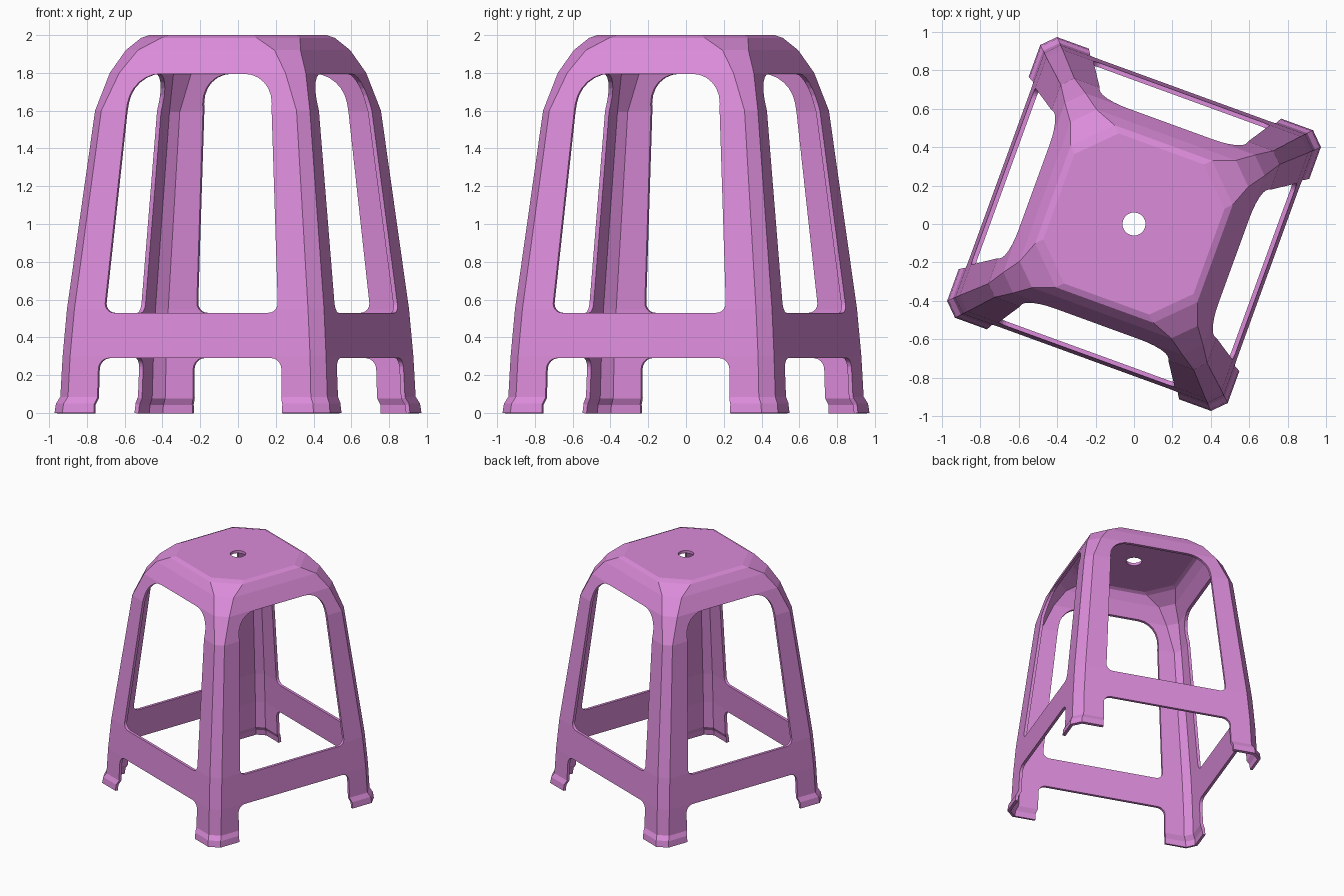
import bpy, bmesh
from math import radians, pi, cos, sin, tan
from mathutils import Vector, Matrix

if "Cube" in bpy.data.objects:
    bpy.data.objects.remove(bpy.data.objects["Cube"])

TURN = Matrix.Rotation(radians(-20), 4, 'Z')   # the stool stands turned on the grid
WALL = 0.023


def make_object(name, bm):
    bmesh.ops.recalc_face_normals(bm, faces=bm.faces)
    bm.transform(TURN)
    mesh = bpy.data.meshes.new(name)
    bm.to_mesh(mesh)
    bm.free()
    ob = bpy.data.objects.new(name, mesh)
    bpy.context.collection.objects.link(ob)
    return ob


def rounded(corners, steps=6):
    """Polygon outline with each corner (x, z, radius) replaced by an arc."""
    out = []
    n = len(corners)
    for i, (x, z, r) in enumerate(corners):
        p = Vector((x, z))
        if r == 0:
            out.append(p)
            continue
        a = (Vector(corners[i - 1][:2]) - p).normalized()
        b = (Vector(corners[(i + 1) % n][:2]) - p).normalized()
        half = a.angle(b) / 2
        centre = p + (a + b).normalized() * (r / sin(half))
        start = p + a * (r / tan(half)) - centre
        end = p + b * (r / tan(half)) - centre
        sweep = start.angle_signed(end)
        for k in range(steps + 1):
            t = -sweep * k / steps
            out.append(centre + Vector((start.x * cos(t) - start.y * sin(t),
                                        start.x * sin(t) + start.y * cos(t))))
    return out


def prism_cutter(name, outline, angle):
    """Extrude an x-z outline right through the stool, turned about z."""
    bm = bmesh.new()
    face = bm.faces.new([bm.verts.new((p.x, -1.5, p.y)) for p in outline])
    new = bmesh.ops.extrude_face_region(bm, geom=[face])['geom']
    bmesh.ops.translate(bm, vec=(0, 3, 0),
                        verts=[g for g in new if isinstance(g, bmesh.types.BMVert)])
    bm.transform(Matrix.Rotation(angle, 4, 'Z'))
    ob = make_object(name, bm)
    ob.hide_render = True
    return ob


# Stool body: octagonal rings (height, half width, half length of flat side)
rings = [(0, .776, .708), (.05, .77, .702), (.085, .752, .684), (.3, .742, .676),
         (.55, .724, .658), (1.6, .605, .55), (1.8, .552, .468),
         (1.92, .492, .385), (1.985, .448, .27), (2.0, .415, .236)]
bm = bmesh.new()
loops = []
for z, h, a in rings:
    pts = [(a, -h), (h, -a), (h, a), (a, h), (-a, h), (-h, a), (-h, -a), (-a, -h)]
    loops.append([bm.verts.new((x, y, z)) for x, y in pts])
for lo, hi in zip(loops, loops[1:]):
    for i in range(8):
        j = (i + 1) % 8
        bm.faces.new((lo[i], lo[j], hi[j], hi[i]))
bm.faces.new(loops[-1])
# open shell: orient outward explicitly
stool = make_object("stool_body", bm)
if stool.data.polygons[-1].normal.z < 0:
    stool.data.flip_normals()

solid = stool.modifiers.new("wall", 'SOLIDIFY')
solid.thickness = WALL
solid.offset = -1
solid.use_even_offset = True

# Openings: arched window between the legs, and the gap below the rail
window = rounded([(-.49, .53, .05), (.49, .53, .05), (.395, 1.795, .17), (-.395, 1.795, .17)])
gap = rounded([(-.53, -.2, 0), (.53, -.2, 0), (.53, .045, 0), (.518, .08, 0),
               (.515, .29, .06), (-.515, .29, .06), (-.518, .08, 0), (-.53, .045, 0)])
cutters = [prism_cutter(f"{name}_cutter_{k}", outline, k * pi / 2)
           for k in range(2) for name, outline in (("window", window), ("gap", gap))]

# Finger hole in the seat
bm = bmesh.new()
bmesh.ops.create_cone(bm, cap_ends=True, segments=24, radius1=.06, radius2=.06, depth=.4,
                      matrix=Matrix.Translation((0, 0, 2)))
hole = make_object("hole_cutter", bm)
hole.hide_render = True
cutters.append(hole)

for c in cutters:
    mod = stool.modifiers.new(c.name, 'BOOLEAN')
    mod.operation = 'DIFFERENCE'
    mod.solver = 'EXACT'
    mod.object = c

# Bake the cuts and discard the cutters
deps = bpy.context.evaluated_depsgraph_get()
stool_mesh = bpy.data.meshes.new_from_object(stool.evaluated_get(deps))
stool.modifiers.clear()
stool.data = stool_mesh
for c in cutters:
    bpy.data.objects.remove(c)

# Pink plastic
mat = bpy.data.materials.new("pink_plastic")
mat.diffuse_color = (.71, .26, .70, 1)
mat.use_nodes = True
mat.node_tree.nodes["Principled BSDF"].inputs["Base Color"].default_value = mat.diffuse_color
stool.data.materials.clear()
stool.data.materials.append(mat)
